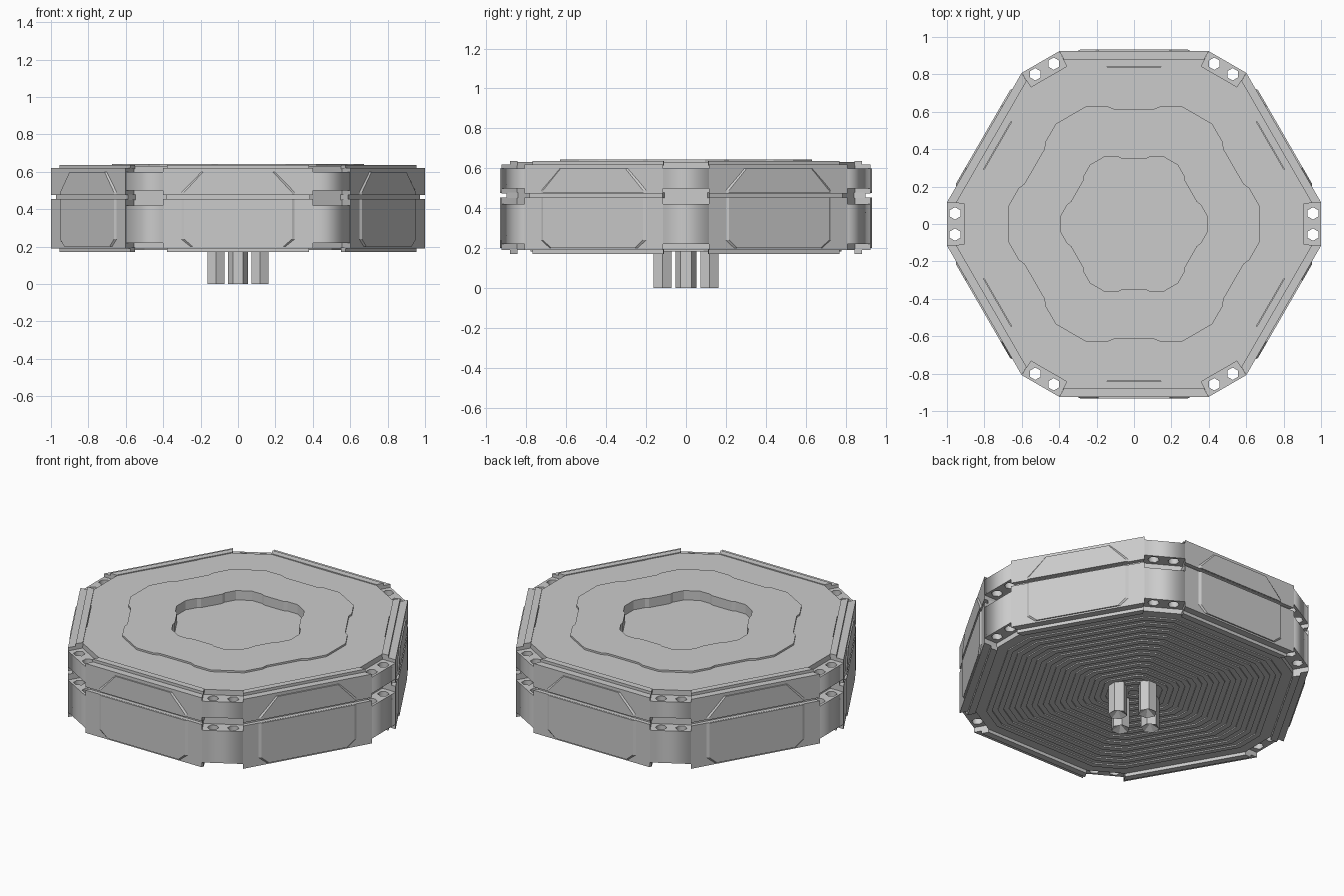
import bpy, bmesh, math
from mathutils import Matrix, Vector

if "Cube" in bpy.data.objects:
    bpy.data.objects.remove(bpy.data.objects["Cube"])

S60 = math.sin(math.radians(60))


def finish(name, bm):
    bmesh.ops.recalc_face_normals(bm, faces=bm.faces)
    me = bpy.data.meshes.new(name)
    bm.to_mesh(me)
    bm.free()
    ob = bpy.data.objects.new(name, me)
    bpy.context.collection.objects.link(ob)
    return ob


def loft(bm, rings):
    """Skin closed rings of equal point count and cap both ends."""
    vs = [[bm.verts.new(p) for p in r] for r in rings]
    n = len(vs[0])
    for a, b in zip(vs, vs[1:]):
        for i in range(n):
            j = (i + 1) % n
            bm.faces.new((a[i], a[j], b[j], b[i]))
    bm.faces.new(vs[0][::-1])
    bm.faces.new(vs[-1])


def rot(k):
    return Matrix.Rotation(math.radians(60 * k), 4, 'Z')


def outline(a, c, z, notch=0.0):
    """Hexagon of apothem a, corners cut at distance c, side middles set in by notch."""
    h = 2 * (c - S60 * a)
    pts = []
    for k in range(6):
        for t, d in ((-h, a), (-.56 * h, a), (-.42 * h, a - notch),
                     (.42 * h, a - notch), (.56 * h, a), (h, a)):
            pts.append(rot(k) @ Vector((t, -d, z)))
    return pts


def six_sides(name, rings):
    """Repeat a lofted part, given as (along, outward, z) rings, on all six long sides."""
    bm = bmesh.new()
    for k in range(6):
        loft(bm, [[rot(k) @ Vector((t, -d, z)) for t, d, z in r] for r in rings])
    return finish(name, bm)


# core: ridged underside, walls, deck, raised plateau and sunken centre
rings = []
z = .19
for i in range(1, 27):
    a = .03 * i
    rings.append(outline(a, a * 1.09, z))
    z = .183 if z == .19 else .19
    rings.append(outline(a, a * 1.09, z))
rings += [outline(.85, .91, .19), outline(.85, .91, .62),
          outline(.855, .91, .62, .015), outline(.855, .91, .632, .015),
          outline(.63, .673, .632, .015), outline(.63, .673, .643, .015),
          outline(.36, .39, .643, .01), outline(.36, .39, .585, .01)]
bm = bmesh.new()
loft(bm, rings)
finish("core_body", bm)

# side walls, split by a seam
for name, z0, z1 in (("lower_side_wall", .19, .455), ("upper_side_wall", .475, .62)):
    plan = ((-.355, .846), (-.4, .924), (.4, .924), (.355, .846))
    six_sides(name, [[(t, d, z0) for t, d in plan], [(t, d, z1) for t, d in plan]])

# filler strip behind the seam
strip = ((-.36, .84), (-.385, .9), (.385, .9), (.36, .84))
six_sides("seam_strip", [[(t, d, zz) for t, d in strip] for zz in (.45, .48)])

# slightly raised cut-corner panels on each side
upper = [(-.31, .476), (.31, .476), (.31, .49), (.2, .6), (-.2, .6), (-.31, .49)]
lower = [(-.31, .24), (-.26, .2), (.26, .2), (.31, .24), (.31, .454), (-.31, .454)]
for name, prof in (("upper_panel", upper), ("lower_panel", lower)):
    six_sides(name, [[(t, .92, zz) for t, zz in prof],
                     [(t * .93, .932, zz) for t, zz in prof]])

# rails along top and bottom edges
for name, z0, z1 in (("bottom_rail", .17, .195), ("top_rail", .615, .637)):
    plan = ((-.36, .843), (-.38, .882), (.38, .882), (.36, .843))
    six_sides(name, [[(t, d, z0) for t, d in plan], [(t, d, z1) for t, d in plan]])


def circle(x, y, r, n=6):
    return [(x + r * math.cos(math.tau * (i + .5) / n),
             y + r * math.sin(math.tau * (i + .5) / n)) for i in range(n)]


# corner blocks pierced by pairs of holes
for name, z0, z1 in (("lower_corner_block", .22, .42), ("upper_corner_block", .5, .6)):
    cu = bpy.data.curves.new(name, 'CURVE')
    cu.dimensions = '2D'
    cu.fill_mode = 'BOTH'
    cu.extrude = (z1 - z0) / 2
    for pts in ([(.905, -.115), (1, -.115), (1, .115), (.905, .115)],
                circle(.957, -.057, .033), circle(.957, .057, .033)):
        sp = cu.splines.new('POLY')
        sp.points.add(len(pts) - 1)
        for p, (x, y) in zip(sp.points, pts):
            p.co = (x, y, 0, 1)
        sp.use_cyclic_u = True
    tmp = bpy.data.objects.new(name + "_curve", cu)
    bpy.context.collection.objects.link(tmp)
    bpy.context.view_layer.update()
    block = bpy.data.meshes.new_from_object(tmp)
    bpy.data.objects.remove(tmp)
    bm = bmesh.new()
    for k in range(6):
        block_k = block.copy()
        block_k.transform(rot(k) @ Matrix.Translation((0, 0, (z0 + z1) / 2)))
        bm.from_mesh(block_k)
        bpy.data.meshes.remove(block_k)
    bmesh.ops.remove_doubles(bm, verts=bm.verts, dist=1e-4)
    finish(name, bm)

# four hexagonal pegs underneath with hollow conical tips
bm = bmesh.new()
for k in range(4):
    turn = Matrix.Rotation(math.radians(90 * k), 4, 'Z')

    def ring(r, zz):
        return [turn @ Vector((x, y, zz)) for x, y in circle(.118, 0, r)]

    loft(bm, [ring(.002, .03), ring(.053, 0), ring(.053, .2)])
finish("underside_peg", bm)
